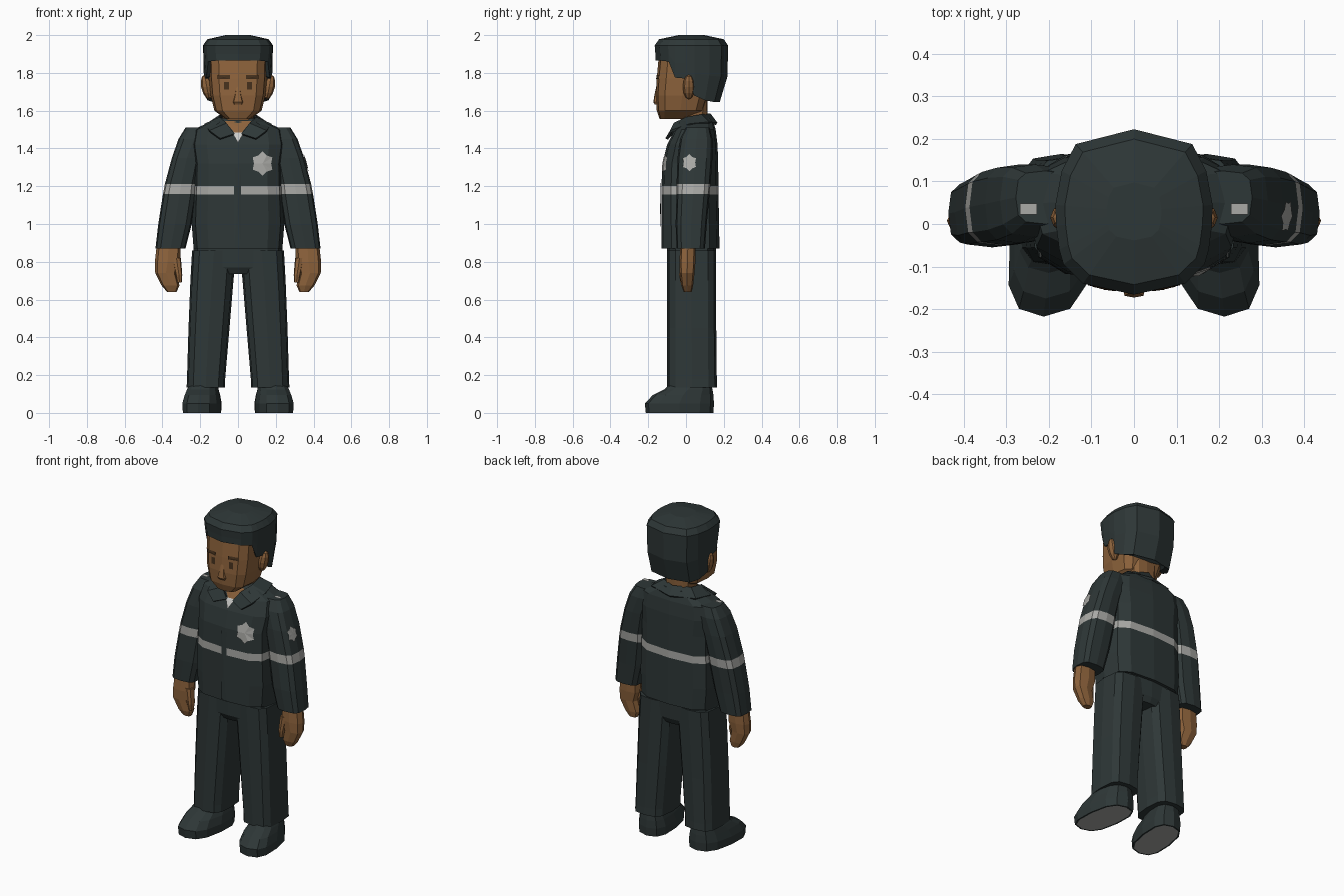
import bpy, bmesh, math
from mathutils import Vector
from mathutils.bvhtree import BVHTree

cube = bpy.data.objects.get("Cube")
if cube:
    bpy.data.objects.remove(cube)


def material(name, r, g, b):
    m = bpy.data.materials.new(name)
    m.use_nodes = True
    m.diffuse_color = (r, g, b, 1)
    bsdf = m.node_tree.nodes["Principled BSDF"]
    bsdf.inputs["Base Color"].default_value = (r, g, b, 1)
    bsdf.inputs["Roughness"].default_value = 0.8
    return m


CLOTH = material("dark cloth", .027, .038, .038)
SKIN = material("brown skin", .27, .125, .045)
GREY = material("reflective grey", .4, .4, .38)
SHIRT = material("white shirt", .6, .6, .58)
BROWN = material("dark brown", .06, .03, .012)


def finish(name, bm, mats, mirror=False, normals=True):
    if normals:
        bmesh.ops.recalc_face_normals(bm, faces=bm.faces)
    me = bpy.data.meshes.new(name)
    bm.to_mesh(me)
    bm.free()
    for m in mats:
        me.materials.append(m)
    ob = bpy.data.objects.new(name, me)
    bpy.context.collection.objects.link(ob)
    if mirror:
        ob.modifiers.new("mirror", 'MIRROR')
    return ob


def rounded(t, e):
    return math.copysign(abs(t) ** e, t)


def skin_rings(bm, rings, band=None):
    """Join rings of points into a closed skin; faces of one band get slot 1."""
    rows = [[bm.verts.new(p) for p in r] for r in rings]
    n = len(rows[0])
    for i in range(len(rows) - 1):
        for j in range(n):
            k = (j + 1) % n
            f = bm.faces.new((rows[i][j], rows[i][k], rows[i + 1][k], rows[i + 1][j]))
            f.material_index = int(i == band)
    bm.faces.new(rows[0][::-1])
    bm.faces.new(rows[-1])


def loft(name, rows, mats, mirror=False, band=None, n=12, e=.6, shear=0):
    """Each row is z, x0, x1, y0, y1 of a rounded box section."""
    rings = []
    for z, x0, x1, y0, y1 in rows:
        ring = []
        for k in range(n):
            a = math.tau * k / n
            y = (y0 + y1) / 2 + (y1 - y0) / 2 * rounded(math.sin(a), e)
            x = (x0 + x1) / 2 + (x1 - x0) / 2 * rounded(math.cos(a), e)
            ring.append((x + shear * y, y, z))
        rings.append(ring)
    bm = bmesh.new()
    skin_rings(bm, rings, band)
    return finish(name, bm, mats, mirror)


def decal(name, outline, direction, target, mat, lift=.005, mirror=False):
    """Thin fan plate dropped onto the target surface along a direction."""
    src = bmesh.new()
    src.from_mesh(target.data)
    tree = BVHTree.FromBMesh(src)
    src.free()
    d = Vector(direction)
    pts = [Vector(p) for p in outline]
    pts.append(sum(pts, Vector()) / len(pts))
    bm = bmesh.new()
    vs = []
    for p in pts:
        hit = tree.ray_cast(p - d * 2, d)[0]
        vs.append(bm.verts.new((hit if hit else p) - d * lift))
    for i in range(len(outline)):
        f = bm.faces.new((vs[i], vs[(i + 1) % len(outline)], vs[-1]))
        f.normal_update()
        if f.normal.dot(d) > 0:
            f.normal_flip()
    return finish(name, bm, [mat], mirror, normals=False)


def box_xz(x0, x1, z0, z1):
    return [(x0, 0, z0), (x1, 0, z0), (x1, 0, z1), (x0, 0, z1)]


def star(w, h):
    """Six-pointed badge outline."""
    return [(w * s * math.sin(k * math.pi / 6), h * s * math.cos(k * math.pi / 6))
            for k in range(12) for s in [1 if k % 2 == 0 else .76]]


# Jacket body and sleeves with reflective bands
torso = loft("jacket_body", [(z, -x, x, y0, y1) for z, x, y0, y1 in (
    (.87, .235, -.13, .177), (1, .245, -.13, .175), (1.155, .24, -.13, .172),
    (1.2, .238, -.13, .172), (1.32, .235, -.125, .17), (1.42, .25, -.1, .167),
    (1.5, .235, -.06, .157), (1.54, .15, -.04, .145), (1.56, .09, -.02, .13))],
    [CLOTH, GREY], band=2)
sleeve = loft("sleeve", [
    (.87, .278, .437, -.05, .1), (1, .245, .422, -.055, .11),
    (1.16, .22, .397, -.05, .125), (1.212, .215, .387, -.05, .13),
    (1.35, .19, .35, -.045, .14), (1.45, .15, .315, -.03, .14),
    (1.51, .14, .278, 0, .125)], [CLOTH, GREY], mirror=True, band=2)
decal("jacket_placket", box_xz(-.02, .015, .88, 1.3), (0, 1, 0), torso, CLOTH, .007)

# Open neck: skin, undershirt and folded collar
decal("neck_opening", [(-.07, 0, 1.545), (.07, 0, 1.545), (0, 0, 1.46)],
      (0, 1, 0), torso, SKIN)
decal("undershirt", [(-.032, 0, 1.485), (.032, 0, 1.485), (0, 0, 1.43)],
      (0, 1, 0), torso, SHIRT, .009)
bm = bmesh.new()
collar_rows = [[bm.verts.new(p) for p in pair] for pair in (
    ((.02, -.078, 1.475), (.095, -.103, 1.45)), ((.06, -.06, 1.53), (.15, -.08, 1.49)),
    ((.095, 0, 1.56), (.175, .02, 1.525)), ((.09, .08, 1.575), (.15, .12, 1.535)),
    ((0, .125, 1.58), (0, .162, 1.53)))]
for a, b in zip(collar_rows, collar_rows[1:]):
    bm.faces.new((a[0], a[1], b[1], b[0]))
collar = finish("collar", bm, [CLOTH], mirror=True)
thick = collar.modifiers.new("thickness", 'SOLIDIFY')
thick.thickness = .014
thick.offset = 0

# Badge, arm patch and shoulder pins
decal("chest_badge", [(.13 + a, 0, 1.32 + b) for a, b in star(.06, .065)],
      (0, 1, 0), torso, GREY, .007)
decal("arm_patch", [(0, .018 + a, 1.325 + b) for a, b in star(.04, .046)],
      (-1, 0, 0), sleeve, GREY, .007)
decal("shoulder_pin", [(.228, .022, 0), (.268, .022, 0), (.268, .048, 0), (.228, .048, 0)],
      (0, 0, -1), sleeve, GREY, .007, mirror=True)

# Hands
loft("hand", [
    (.64, .325, .375, -.012, .03), (.675, .31, .405, -.025, .038),
    (.74, .325, .438, -.033, .045), (.8, .305, .44, -.035, .05),
    (.89, .305, .43, -.03, .05)], [SKIN], mirror=True, n=8, e=.7)
loft("thumb", [
    (.69, .298, .322, -.03, 0), (.73, .295, .33, -.036, .01),
    (.82, .302, .35, -.033, .02)], [SKIN], mirror=True, n=8, e=.7)

# Trousers
loft("trouser_hips", [
    (.735, -.1, .1, -.08, .14), (.77, -.235, .235, -.098, .155),
    (.9, -.235, .235, -.1, .16)], [CLOTH])
loft("trouser_leg", [
    (.135, .068, .272, -.1, .165), (.18, .068, .27, -.1, .163),
    (.45, .045, .262, -.1, .16), (.7, .024, .252, -.1, .16),
    (.86, .01, .243, -.1, .16)], [CLOTH], mirror=True)

# Shoes with inset soles
shoe = loft("shoe", [
    (0, .088, .285, -.213, .145), (.05, .085, .288, -.218, .148),
    (.095, .095, .278, -.175, .145), (.125, .105, .27, -.115, .14),
    (.16, .11, .255, -.08, .13)], [CLOTH, GREY], mirror=True, shear=-.12, e=.75)
bm = bmesh.new()
bm.from_mesh(shoe.data)
soles = [f for f in bm.faces if f.normal.z < -.9 and f.calc_center_median().z < .01]
bmesh.ops.inset_region(bm, faces=soles, thickness=.01, depth=0)
for f in soles:
    f.material_index = 1
bm.to_mesh(shoe.data)
bm.free()

# Neck, head and face
loft("neck", [(1.5, -.08, .08, -.03, .11), (1.66, -.085, .085, -.03, .115)], [SKIN])
head = loft("head", [(z, -x, x, y0, y1) for z, x, y0, y1 in (
    (1.556, .065, -.14, .02), (1.6, .125, -.155, .095), (1.68, .145, -.16, .12),
    (1.77, .153, -.155, .14), (1.88, .155, -.145, .15))], [SKIN])
loft("nose", [(1.632, -.022, .022, -.165, -.13), (1.645, -.027, .027, -.173, -.13),
              (1.685, -.017, .017, -.167, -.13), (1.73, -.01, .01, -.157, -.13)],
     [SKIN], n=8)
decal("eye", box_xz(.047, .073, 1.712, 1.752), (0, 1, 0), head, BROWN, mirror=True)
decal("eyebrow", box_xz(.042, .108, 1.768, 1.788), (0, 1, 0), head, BROWN, .008, mirror=True)
bm = bmesh.new()
bmesh.ops.create_uvsphere(bm, u_segments=8, v_segments=6, radius=1)
for v in bm.verts:
    v.co = Vector((.165 + .03 * v.co.x + .012 * v.co.z, .015 + .032 * v.co.y,
                   1.725 + .065 * v.co.z))
finish("ear", bm, [SKIN], mirror=True)

# Hair: columns of x, y and hairline height, swept up to a low crown
half = [(0, -.166, 1.865), (.12, -.14, 1.865), (.166, -.095, 1.86), (.176, -.06, 1.775),
        (.183, -.005, 1.77), (.185, .045, 1.68), (.17, .125, 1.655),
        (.137, .188, 1.645), (0, .223, 1.645)]
columns = half + [(-x, y, z) for x, y, z in half[-2:0:-1]]


def hair_ring(scale, height):
    return [(x * scale, .03 + (y - .03) * scale, height(z)) for x, y, z in columns]


bm = bmesh.new()
skin_rings(bm, [
    hair_ring(.75, lambda z: z + .01),
    [(x * .95, y * (.8 if y > .1 else .97), z) for x, y, z in columns],
    hair_ring(.98, lambda z: z + (1.945 - z) * .45),
    hair_ring(1, lambda z: 1.945),
    hair_ring(.88, lambda z: 1.978),
    hair_ring(.35, lambda z: 2.0)])
finish("hair", bm, [CLOTH])
